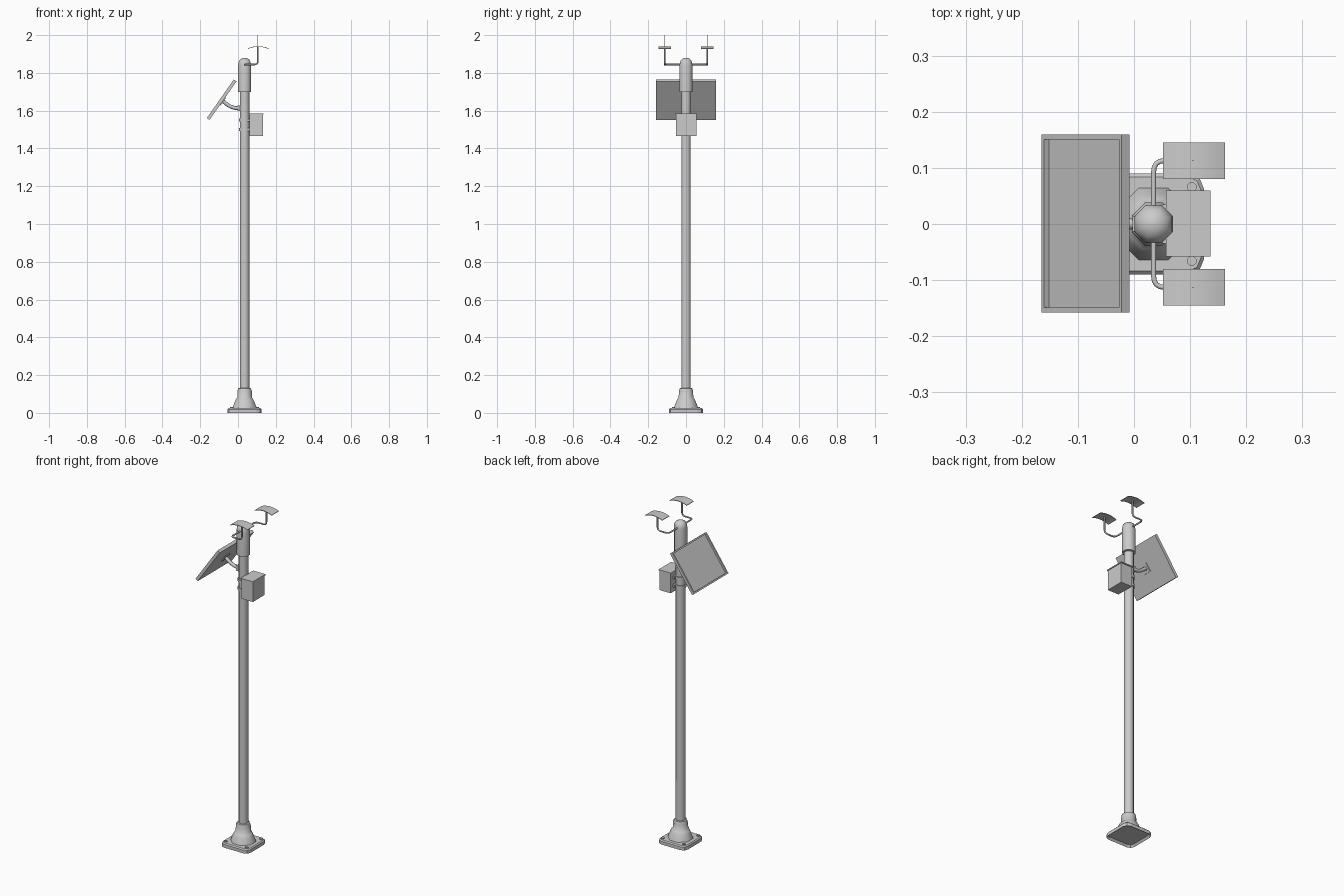
import bpy, bmesh, math
from mathutils import Matrix, Vector

cube = bpy.data.objects.get("Cube")
if cube:
    bpy.data.objects.remove(cube, do_unlink=True)

grey = bpy.data.materials.new("painted grey")
grey.use_nodes = True
colour = (0.6, 0.6, 0.6, 1)
grey.diffuse_color = colour
grey.node_tree.nodes["Principled BSDF"].inputs["Base Color"].default_value = colour

POLE_X = 0.035


def finish(name, bm, smooth=None):
    bmesh.ops.recalc_face_normals(bm, faces=bm.faces)
    mesh = bpy.data.meshes.new(name)
    bm.to_mesh(mesh)
    bm.free()
    mesh.materials.append(grey)
    ob = bpy.data.objects.new(name, mesh)
    bpy.context.collection.objects.link(ob)
    if smooth:
        bpy.ops.object.select_all(action='DESELECT')
        ob.select_set(True)
        bpy.context.view_layer.objects.active = ob
        bpy.ops.object.shade_smooth_by_angle(angle=math.radians(smooth))
    return ob


def box_mesh(centre, size):
    bm = bmesh.new()
    m = Matrix.Translation(centre) @ Matrix.Diagonal((*size, 1))
    bmesh.ops.create_cube(bm, size=1, matrix=m)
    return bm


def box(name, centre, size):
    return finish(name, box_mesh(centre, size))


def turned(name, profile, sides=8, centre=(POLE_X, 0)):
    """Stack of (radius, height) rings with flats facing the axes."""
    bm = bmesh.new()
    rings = []
    for r, z in profile:
        ring = []
        for i in range(sides):
            a = (i + 0.5) * math.tau / sides
            ring.append(bm.verts.new((centre[0] + r * math.cos(a),
                                      centre[1] + r * math.sin(a), z)))
        rings.append(ring)
    for low, high in zip(rings, rings[1:]):
        for i in range(sides):
            j = (i + 1) % sides
            bm.faces.new((low[i], low[j], high[j], high[i]))
    bm.faces.new(rings[0])
    bm.faces.new(rings[-1])
    return finish(name, bm, 50)


def tube(name, points, radius, sides=8):
    """Round tube swept along a path of points."""
    pts = [Vector(p) for p in points]
    bm = bmesh.new()
    rings = []
    side = None
    for i, p in enumerate(pts):
        t = (pts[min(i + 1, len(pts) - 1)] - pts[max(i - 1, 0)]).normalized()
        side = t.orthogonal() if side is None else side - t * side.dot(t)
        side.normalize()
        up = t.cross(side)
        rings.append([bm.verts.new(p + radius * (side * math.cos(a) + up * math.sin(a)))
                      for a in (k * math.tau / sides for k in range(sides))])
    for a, b in zip(rings, rings[1:]):
        for i in range(sides):
            j = (i + 1) % sides
            bm.faces.new((a[i], a[j], b[j], b[i]))
    bm.faces.new(rings[0])
    bm.faces.new(rings[-1])
    return finish(name, bm, 50)


def rounded(points, radius, steps=4):
    """Round the corners of a path."""
    pts = [Vector(p) for p in points]
    out = [pts[0]]
    for a, b, c in zip(pts, pts[1:], pts[2:]):
        start = b + (a - b).normalized() * radius
        end = b + (c - b).normalized() * radius
        for k in range(steps + 1):
            t = k / steps
            out.append(start * (1 - t) ** 2 + b * 2 * t * (1 - t) + end * t * t)
    return out + [pts[-1]]


# Foot plate with rounded corners, tapered top edge and hollow underside
bm = box_mesh((POLE_X, 0, 0.0125), (0.18, 0.18, 0.025))
corners = [e for e in bm.edges if abs(e.verts[0].co.z - e.verts[1].co.z) > 0.01]
bmesh.ops.bevel(bm, geom=corners, offset=0.028, segments=2, profile=0.5, affect='EDGES')
top = [f for f in bm.faces if f.normal.z > 0.9]
bmesh.ops.bevel(bm, geom=list(top[0].edges), offset=0.006, segments=1, affect='EDGES')
bottom = [f for f in bm.faces if f.normal.z < -0.9]
bmesh.ops.inset_region(bm, faces=bottom, thickness=0.01)
bmesh.ops.translate(bm, verts=bottom[0].verts, vec=(0, 0, 0.012))
finish("foot_plate", bm)

for sx in (-1, 1):
    for sy in (-1, 1):
        turned("anchor_bolt", [(0.009, 0.02), (0.009, 0.031)], 8,
               (POLE_X + sx * 0.068, sy * 0.066))

# Pole, flared collar and domed cap
turned("base_collar", [(0.07, 0.022), (0.066, 0.035), (0.056, 0.06), (0.048, 0.075),
                       (0.042, 0.08), (0.041, 0.115), (0.036, 0.13), (0.027, 0.132)])
turned("pole", [(0.027, 0.02), (0.027, 1.72)])
turned("pole_cap", [(0.027, 1.698), (0.037, 1.7), (0.037, 1.84), (0.034, 1.858),
                    (0.026, 1.871), (0.013, 1.878), (0.002, 1.88)])

# Tilted panel with a raised frame around a sunken face
bm = box_mesh((0, 0, 0), (0.249, 0.317, 0.0175))
face = [f for f in bm.faces if f.normal.z > 0.9]
bmesh.ops.inset_region(bm, faces=face, thickness=0.012)
sunk = bmesh.ops.extrude_discrete_faces(bm, faces=face)["faces"]
bmesh.ops.translate(bm, verts=sunk[0].verts, vec=(0, 0, -0.011))
bmesh.ops.remove_doubles(bm, verts=bm.verts, dist=0.0001)
bm.transform(Matrix.Translation((-0.0865, 0.001, 1.658))
             @ Matrix.Rotation(math.radians(-55), 4, 'Y'))
finish("solar_panel", bm)

# Curved panel arm and its pole bracket
arm = rounded([(0.012, 0, 1.612), (-0.035, 0, 1.615), (-0.082, 0, 1.652)], 0.03)
tube("panel_arm", arm, 0.01)
box("arm_bracket", (0.004, 0, 1.612), (0.014, 0.026, 0.03))
bm = box_mesh((0, 0, 0), (0.05, 0.04, 0.006))
bm.transform(Matrix.Translation((-0.08, 0, 1.65))
             @ Matrix.Rotation(math.radians(-55), 4, 'Y'))
finish("panel_mount", bm)

# Control box, overhanging lid and pole clamps
box("control_box", (0.097, 0.001, 1.523), (0.072, 0.108, 0.116))
box("box_lid", (0.0965, 0.001, 1.583), (0.079, 0.117, 0.006))
for z in (1.5, 1.55):
    turned("pole_clamp", [(0.032, z - 0.008), (0.032, z + 0.008)])
    box("clamp_block", (0.058, 0, z), (0.014, 0.07, 0.014))

# Sensor pair: bent arm, arched plate and fine spike on each side
for side, label in ((-1, "right"), (1, "left")):
    y = side * 0.113
    path = rounded([(POLE_X, 0, 1.844), (POLE_X, y, 1.844),
                    (0.105, y, 1.844), (0.105, y, 1.938)], 0.02)
    tube(label + "_sensor_arm", path, 0.0045)
    tube(label + "_sensor_spike", [(0.105, y, 1.93), (0.105, y, 2.0)], 0.001, 6)
    bm = bmesh.new()
    rows = []
    for k in range(9):
        t = k / 4 - 1
        x, z = 0.107 + t * 0.055, 1.941 - 0.011 * t * t
        rows.append([bm.verts.new((x, y + s * 0.0325, z + h))
                     for s, h in ((-1, 0), (1, 0), (1, -0.003), (-1, -0.003))])
    for a, b in zip(rows, rows[1:]):
        for i in range(4):
            j = (i + 1) % 4
            bm.faces.new((a[i], a[j], b[j], b[i]))
    bm.faces.new(rows[0])
    bm.faces.new(rows[-1])
    finish(label + "_sensor_plate", bm, 30)
